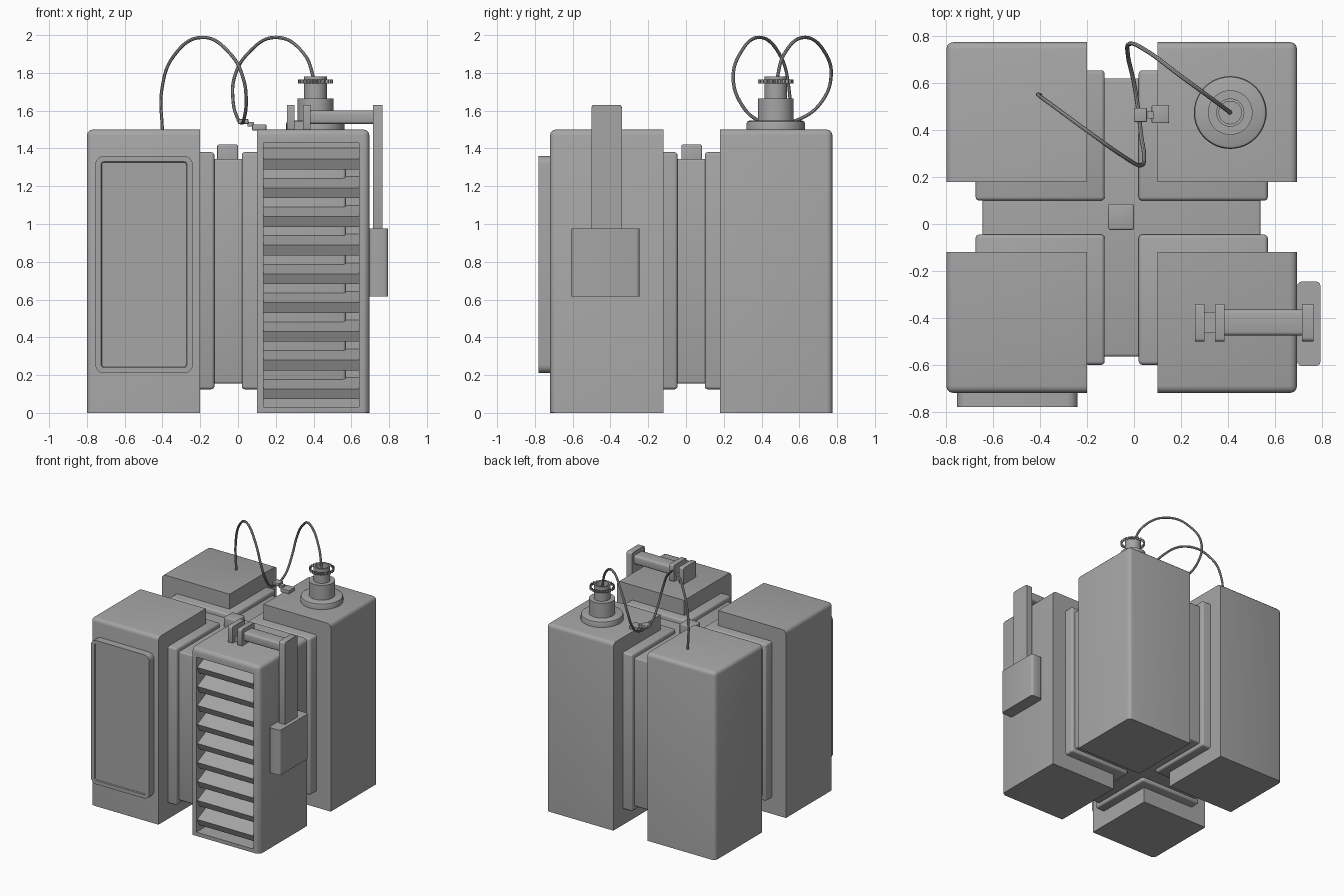
import bpy, bmesh, math
from mathutils import Vector, Matrix

if "Cube" in bpy.data.objects:
    bpy.data.objects.remove(bpy.data.objects["Cube"])

GREY = bpy.data.materials.new("plain grey")
GREY.use_nodes = True
GREY.diffuse_color = (0.38, 0.38, 0.38, 1)
GREY.node_tree.nodes["Principled BSDF"].inputs["Base Color"].default_value = (0.38, 0.38, 0.38, 1)


def finish(name, bm):
    bmesh.ops.recalc_face_normals(bm, faces=bm.faces)
    mesh = bpy.data.meshes.new(name)
    bm.to_mesh(mesh)
    bm.free()
    obj = bpy.data.objects.new(name, mesh)
    bpy.context.collection.objects.link(obj)
    mesh.materials.append(GREY)
    smooth(obj)
    return obj


def smooth(obj):
    bpy.ops.object.select_all(action='DESELECT')
    obj.select_set(True)
    bpy.context.view_layer.objects.active = obj
    bpy.ops.object.shade_smooth_by_angle(angle=math.radians(35))


def box_mesh(lo, hi):
    lo, hi = Vector(lo), Vector(hi)
    bm = bmesh.new()
    bmesh.ops.create_cube(bm, size=1, matrix=Matrix.Translation((lo + hi) / 2)
                          @ Matrix.Diagonal((hi - lo).to_4d()))
    bm.normal_update()
    return bm


def bevel(bm, edges, width, segments=3):
    bmesh.ops.bevel(bm, geom=edges, offset=width, segments=segments,
                    profile=0.5, affect='EDGES', clamp_overlap=True)


def box(name, lo, hi, width=0.0, along=None):
    """Box with every edge rounded, or only those along one axis."""
    bm = box_mesh(lo, hi)
    edges = [e for e in bm.edges if along is None or
             abs((e.verts[0].co - e.verts[1].co).normalized()[along]) > 0.9]
    if width:
        bevel(bm, edges, width)
    return finish(name, bm)


def lathe(name, profile, centre, sides=48):
    bm = bmesh.new()
    verts = [bm.verts.new((centre[0] + r, centre[1], z)) for r, z in profile]
    edges = [bm.edges.new(pair) for pair in zip(verts, verts[1:])]
    bmesh.ops.spin(bm, geom=verts + edges, cent=(*centre, 0), axis=(0, 0, 1),
                   angle=math.tau, steps=sides, use_duplicate=False)
    bmesh.ops.remove_doubles(bm, verts=bm.verts, dist=0.0001)
    return finish(name, bm)


# Four tall corner blocks, rounded only on the outward edges
def corner_block(name, sx, sy):
    x = (0.10, 0.695) if sx > 0 else (-0.80, -0.20)
    y = (0.18, 0.775) if sy > 0 else (-0.72, -0.12)
    bm = box_mesh((x[0], y[0], 0), (x[1], y[1], 1.5))
    outer = (Vector((sx, 0, 0)), Vector((0, sy, 0)), Vector((0, 0, 1)))
    is_outer = lambda f: any(f.normal.dot(d) > 0.9 for d in outer)
    edges = [e for e in bm.edges if all(is_outer(f) for f in e.link_faces)]
    if sx > 0 > sy:
        # Recessed opening in the front
        front = min(bm.faces, key=lambda f: f.calc_center_median().y)
        mid = front.calc_center_median()
        bmesh.ops.inset_individual(bm, faces=[front], thickness=0.035)
        for v in front.verts:
            v.co.x = 0.64 if v.co.x > mid.x else 0.135
            v.co.z = 1.43 if v.co.z > mid.z else 0.03
        back = bmesh.ops.extrude_discrete_faces(bm, faces=[front])["faces"][0]
        for v in back.verts:
            v.co.y += 0.14
    bevel(bm, edges, 0.03)
    finish(name, bm)


for sx, side in ((1, "left"), (-1, "right")):
    for sy, end in ((1, "back"), (-1, "front")):
        corner_block(f"{end}_{side}_block", sx, sy)
        xs = (0.02, 0.57) if sx > 0 else (-0.675, -0.125)
        ys = (0.10, 0.655) if sy > 0 else (-0.60, -0.045)
        box(f"{end}_{side}_inner_layer", (xs[0], ys[0], 0.125), (xs[1], ys[1], 1.38), 0.015)

# Core and its cap
box("core", (-0.645, -0.565, 0.155), (0.54, 0.62, 1.345), 0.012)
box("core_cap", (-0.11, -0.025, 1.3), (0.0, 0.085, 1.42), 0.008)

# Raised front panel with a rounded outline and a shallow inset
bm = box_mesh((-0.755, -0.78, 0.21), (-0.24, -0.70, 1.36))
bevel(bm, [e for e in bm.edges
           if abs((e.verts[0].co - e.verts[1].co).normalized().y) > 0.9], 0.045, 5)
bm.normal_update()
face = min(bm.faces, key=lambda f: f.calc_center_median().y)
bmesh.ops.inset_individual(bm, faces=[face], thickness=0.03)
bmesh.ops.inset_individual(bm, faces=[face], thickness=0.004, depth=-0.008)
finish("front_panel", bm)

# Sloping louvres across the opening
for i in range(9):
    bm = box_mesh((0.135, -0.07, -0.03), (0.64, 0.07, 0.03))
    bmesh.ops.transform(bm, verts=bm.verts, matrix=Matrix.Translation(
        (0, -0.632, 0.13 + i * 0.152)) @ Matrix.Rotation(math.radians(25), 4, 'X'))
    finish(f"louvre_{i + 1}", bm)

# Bracket, arm and hanging weight
box("bracket_outer_plate", (0.26, -0.50, 1.495), (0.30, -0.34, 1.63), 0.012, 0)
box("bracket_base", (0.30, -0.465, 1.495), (0.345, -0.375, 1.545))
box("bracket_inner_plate", (0.345, -0.50, 1.495), (0.385, -0.34, 1.63), 0.012, 0)
box("arm_beam", (0.38, -0.475, 1.53), (0.72, -0.365, 1.6), 0.015, 0)
box("arm_drop", (0.715, -0.50, 0.96), (0.765, -0.34, 1.63), 0.016, 0)
box("arm_weight", (0.695, -0.605, 0.615), (0.795, -0.245, 0.975), 0.02, 2)

# Socket on the rear block: flange, neck and open tube
post = (0.41, 0.475)
lathe("socket_flange", [(0, 1.49), (0.155, 1.49), (0.155, 1.53), (0.151, 1.542),
                        (0.14, 1.547), (0, 1.547)], post)
lathe("socket_neck", [(0, 1.54), (0.095, 1.54), (0.095, 1.665), (0, 1.665)], post)
lathe("socket_tube", [(0, 1.66), (0.06, 1.66), (0.06, 1.78), (0.048, 1.78),
                      (0.048, 1.74), (0, 1.74)], post)

# Toothed ring
bm = bmesh.new()
teeth = 24
outline = []
for i in range(teeth * 4):
    r = 0.093 if i % 4 < 2 else 0.08
    a = math.tau * i / (teeth * 4)
    outline.append(bm.verts.new((post[0] + r * math.cos(a), post[1] + r * math.sin(a), 1.743)))
base = bm.faces.new(outline)
inner = bmesh.ops.inset_individual(bm, faces=[base], thickness=0.022)
bmesh.ops.delete(bm, geom=[base], context='FACES_ONLY')
top = bmesh.ops.extrude_face_region(bm, geom=bm.faces[:], use_keep_orig=True)["geom"]
bmesh.ops.translate(bm, vec=(0, 0, 0.022), verts=[g for g in top if isinstance(g, bmesh.types.BMVert)])
finish("toothed_ring", bm)

# Looping cable
path = [(-0.40, 0.55, 1.48), (-0.402, 0.545, 1.72), (-0.34, 0.50, 1.89),
        (-0.19, 0.39, 1.988), (-0.04, 0.285, 1.90), (0.028, 0.25, 1.77),
        (0.043, 0.29, 1.64), (0.03, 0.38, 1.55), (0.02, 0.47, 1.535),
        (0.0, 0.60, 1.555), (-0.026, 0.72, 1.65), (-0.018, 0.768, 1.78),
        (0.05, 0.74, 1.90), (0.20, 0.63, 1.988), (0.35, 0.52, 1.90), (0.41, 0.475, 1.74)]
curve = bpy.data.curves.new("cable", 'CURVE')
curve.dimensions = '3D'
curve.bevel_depth = 0.009
curve.bevel_resolution = 2
curve.resolution_u = 8
curve.use_fill_caps = True
spline = curve.splines.new('BEZIER')
spline.bezier_points.add(len(path) - 1)
for point, co in zip(spline.bezier_points, path):
    point.co = co
    point.handle_left_type = point.handle_right_type = 'AUTO'
curve.materials.append(GREY)
cable = bpy.data.objects.new("cable", curve)
bpy.context.collection.objects.link(cable)
bpy.ops.object.select_all(action='DESELECT')
cable.select_set(True)
bpy.context.view_layer.objects.active = cable
bpy.ops.object.convert(target='MESH')
smooth(bpy.context.view_layer.objects.active)

# Cable clip resting on the rear block
box("clip_grip", (0.0, 0.435, 1.53), (0.055, 0.495, 1.555), 0.004)
box("clip_link", (0.05, 0.45, 1.515), (0.085, 0.48, 1.54))
box("clip_foot", (0.075, 0.43, 1.495), (0.15, 0.505, 1.527), 0.004)
